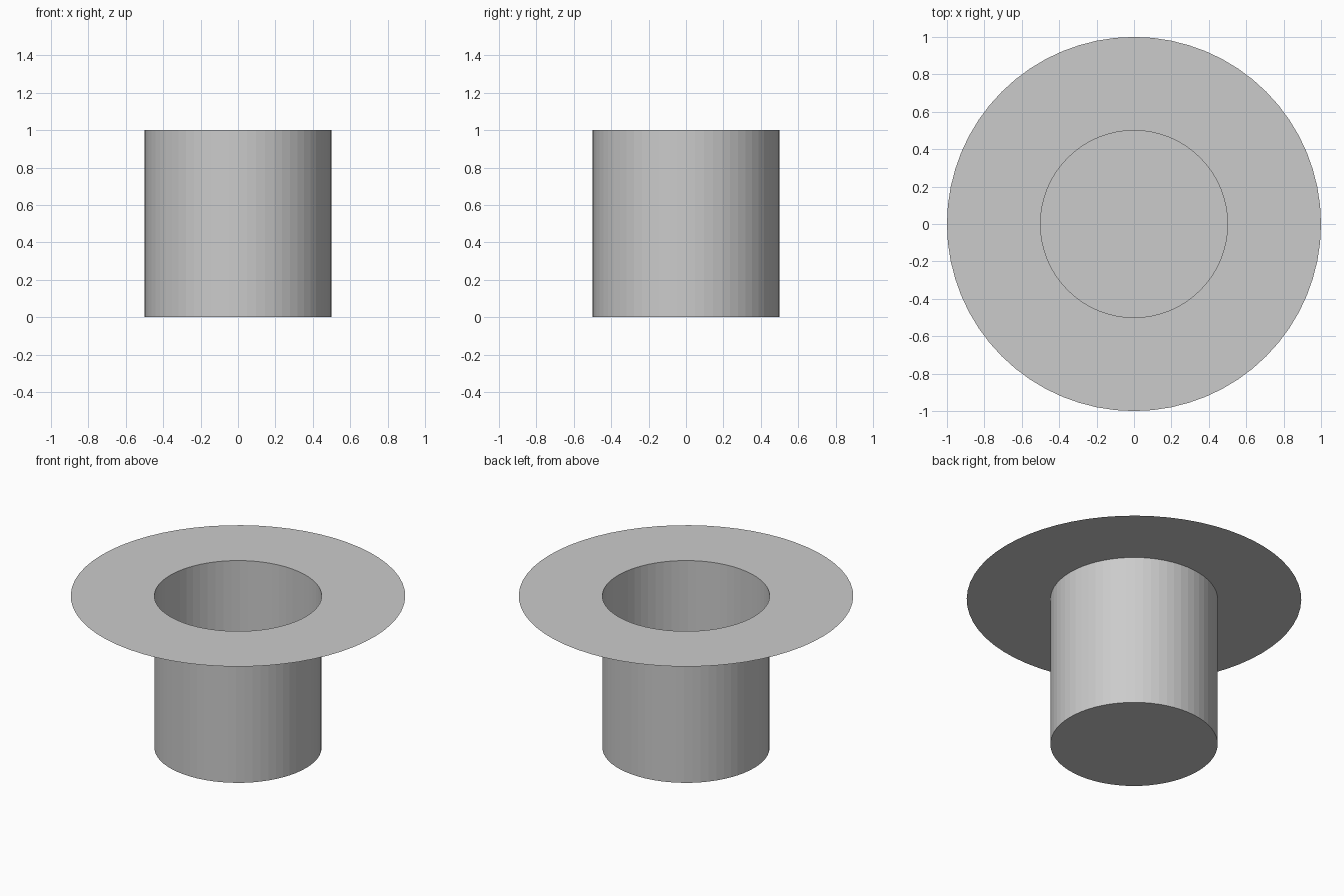
import bpy, bmesh
from math import cos, sin, tau

if "Cube" in bpy.data.objects:
    bpy.data.objects.remove(bpy.data.objects["Cube"])

SIDES = 64


def ring(bm, radius, z):
    return [bm.verts.new((radius * cos(tau * i / SIDES), radius * sin(tau * i / SIDES), z))
            for i in range(SIDES)]


def bridge(bm, a, b):
    for i in range(SIDES):
        j = (i + 1) % SIDES
        bm.faces.new((a[i], a[j], b[j], b[i]))


def finish(bm, name):
    mesh = bpy.data.meshes.new(name)
    bm.to_mesh(mesh)
    bm.free()
    obj = bpy.data.objects.new(name, mesh)
    bpy.context.collection.objects.link(obj)


# Thin-walled cup, closed at the bottom and open at the top
bm = bmesh.new()
base, rim = ring(bm, 0.5, 0), ring(bm, 0.5, 1)
bridge(bm, base, rim)
bm.faces.new(base[::-1])
finish(bm, "cup")

# Flat paper-thin brim around the opening
bm = bmesh.new()
outer, inner = ring(bm, 1.0, 1), ring(bm, 0.5, 1)
bridge(bm, outer, inner)
finish(bm, "brim")
